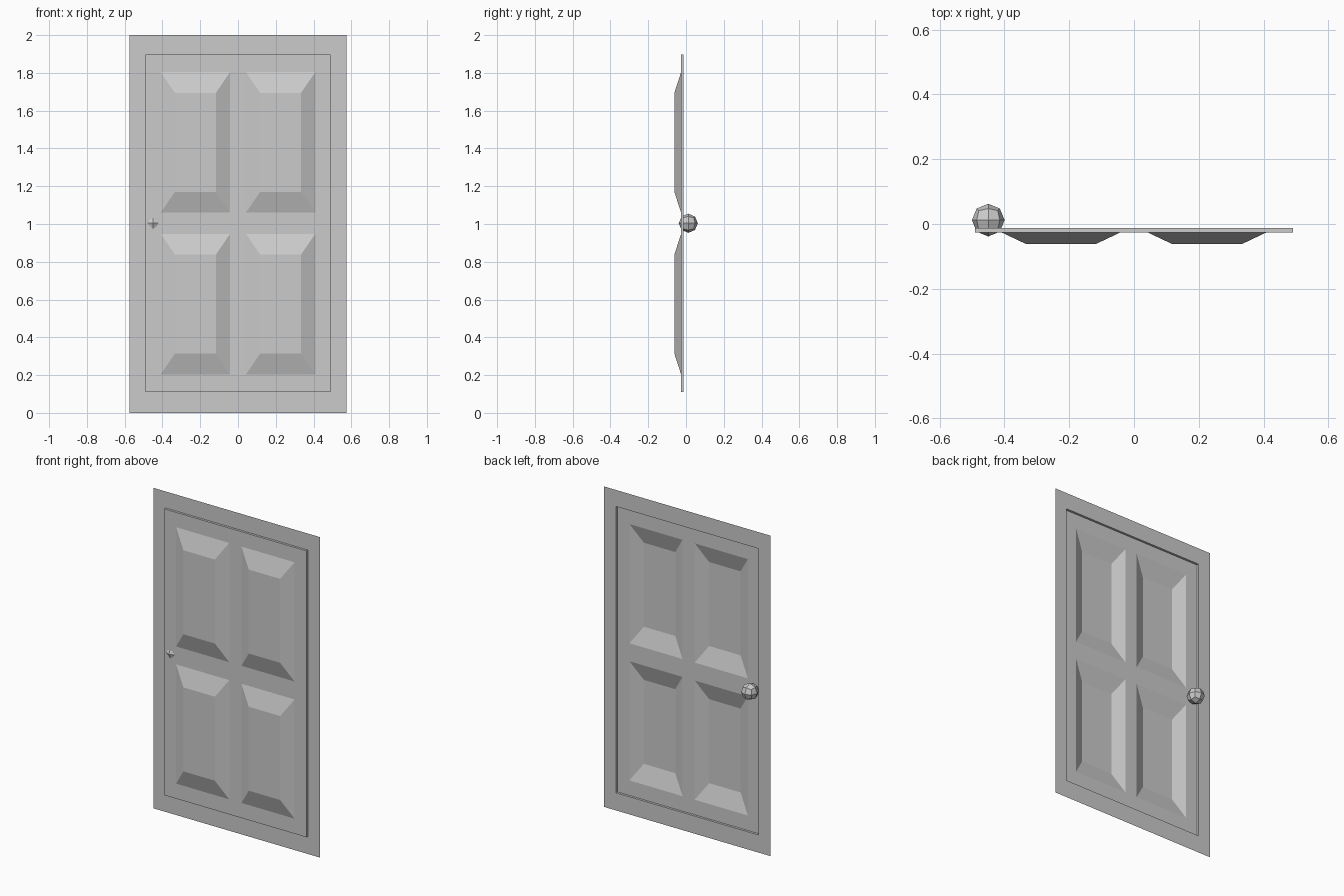
import bpy, bmesh
from mathutils import Matrix

if "Cube" in bpy.data.objects:
    bpy.data.objects.remove(bpy.data.objects["Cube"])

Y_FRAME, Y_DOOR, Y_PANEL = -0.012, -0.026, -0.0615
OPENING = (-0.491, 0.491, 0.11, 1.897)


def finish(bm, name):
    bmesh.ops.remove_doubles(bm, verts=bm.verts, dist=1e-5)
    mesh = bpy.data.meshes.new(name)
    bm.to_mesh(mesh)
    bm.free()
    obj = bpy.data.objects.new(name, mesh)
    bpy.context.collection.objects.link(obj)
    return obj


def corners(rect, y):
    x0, x1, z0, z1 = rect
    return [(x0, y, z0), (x1, y, z0), (x1, y, z1), (x0, y, z1)]


def face(bm, pts):
    bm.faces.new([bm.verts.new(p) for p in pts])


def ring(bm, outer, y_out, inner, y_in):
    a, b = corners(outer, y_out), corners(inner, y_in)
    for i in range(4):
        j = (i + 1) % 4
        face(bm, [a[i], a[j], b[j], b[i]])


# Flat frame sheet with the rim that steps forward to the door
bm = bmesh.new()
ring(bm, (-0.575, 0.575, 0, 2), Y_FRAME, OPENING, Y_FRAME)
ring(bm, OPENING, Y_FRAME, OPENING, Y_DOOR)
finish(bm, "door_frame")

# Door sheet: stiles and rails with four raised, bevelled panels
bm = bmesh.new()
xs = [OPENING[0], -0.409, -0.042, 0.042, 0.409, OPENING[1]]
zs = [OPENING[2], 0.204, 0.948, 1.06, 1.804, OPENING[3]]
for i in range(5):
    for k in range(5):
        cell = (xs[i], xs[i + 1], zs[k], zs[k + 1])
        if i % 2 and k % 2:
            top = (cell[0] + 0.075, cell[1] - 0.075, cell[2] + 0.11, cell[3] - 0.11)
            ring(bm, cell, Y_DOOR, top, Y_PANEL)
            face(bm, corners(top, Y_PANEL))
        else:
            face(bm, corners(cell, Y_DOOR))
finish(bm, "panelled_door")

# Low-poly ball knob passing through the door
bm = bmesh.new()
bmesh.ops.create_cube(bm, size=2)
bmesh.ops.subdivide_edges(bm, edges=bm.edges, cuts=1, use_grid_fill=True)
for v in bm.verts:
    v.co = v.co.normalized() * 0.0505
bmesh.ops.transform(bm, matrix=Matrix.Translation((-0.45, 0.012, 1.004)), verts=bm.verts)
finish(bm, "door_knob")
